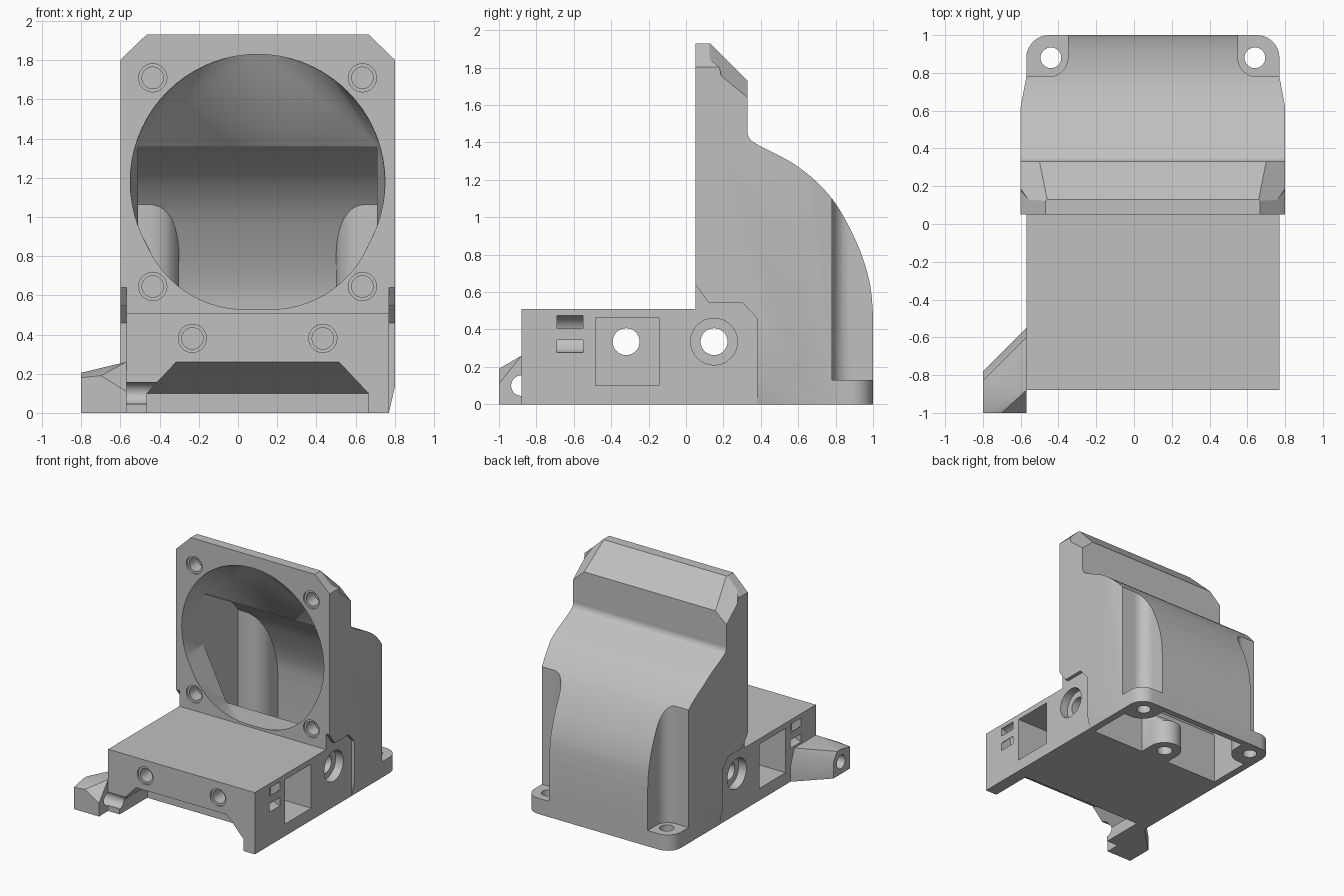
import bpy, bmesh, math
from mathutils import Vector

cube = bpy.data.objects.get("Cube")
if cube:
    bpy.data.objects.remove(cube, do_unlink=True)

grey = bpy.data.materials.new("plain grey")
grey.use_nodes = True
COLOUR = (0.53, 0.53, 0.53, 1)
grey.diffuse_color = COLOUR
grey.node_tree.nodes["Principled BSDF"].inputs["Base Color"].default_value = COLOUR

MID = 0.1          # symmetry plane of the main body
SIDES = (1, -1)


def link(name, bm):
    bmesh.ops.recalc_face_normals(bm, faces=bm.faces)
    mesh = bpy.data.meshes.new(name)
    bm.to_mesh(mesh)
    bm.free()
    ob = bpy.data.objects.new(name, mesh)
    bpy.context.collection.objects.link(ob)
    return ob


def prism(name, pts, axis, lo, hi):
    """Extrude a 2D outline along one axis."""
    place = {"x": lambda u, v, t: (t, u, v),
             "y": lambda u, v, t: (u, t, v),
             "z": lambda u, v, t: (u, v, t)}[axis]
    bm = bmesh.new()
    a = [bm.verts.new(place(u, v, lo)) for u, v in pts]
    b = [bm.verts.new(place(u, v, hi)) for u, v in pts]
    bm.faces.new(a)
    bm.faces.new(b[::-1])
    n = len(pts)
    for i in range(n):
        j = (i + 1) % n
        bm.faces.new((a[i], b[i], b[j], a[j]))
    return link(name, bm)


def hull(name, pts):
    bm = bmesh.new()
    for p in pts:
        bm.verts.new(p)
    res = bmesh.ops.convex_hull(bm, input=bm.verts)
    loose = [v for v in res["geom_interior"] if isinstance(v, bmesh.types.BMVert)]
    bmesh.ops.delete(bm, geom=loose, context="VERTS")
    return link(name, bm)


def arc(u, v, r, start=0, end=360, n=40):
    full = end - start == 360
    steps = n if full else n + 1
    angles = [math.radians(start + (end - start) * i / n) for i in range(steps)]
    return [(u + r * math.cos(a), v + r * math.sin(a)) for a in angles]


def rect(u0, u1, v0, v1):
    return [(u0, v0), (u1, v0), (u1, v1), (u0, v1)]


def combine(target, tool, op="DIFFERENCE"):
    mod = target.modifiers.new("combine", "BOOLEAN")
    mod.operation = op
    mod.solver = "EXACT"
    mod.object = tool
    bpy.context.view_layer.objects.active = target
    bpy.ops.object.modifier_apply(modifier=mod.name)
    bpy.data.objects.remove(tool, do_unlink=True)


def cut(target, pts, axis, lo, hi):
    combine(target, prism("cutter", pts, axis, min(lo, hi), max(lo, hi)))


def curve(p, n=8):
    """Smooth curve through a few profile points."""
    out = []
    for i in range(len(p) - 1):
        a, b, c, d = (Vector(p[max(0, min(len(p) - 1, i + k))]) for k in (-1, 0, 1, 2))
        for s in range(n):
            t = s / n
            q = 0.5 * (2 * b + (c - a) * t + (2 * a - 5 * b + 4 * c - d) * t * t
                       + (3 * b - a - 3 * c + d) * t ** 3)
            out.append(tuple(q))
    return out + [p[-1]]


# Duct housing: side profile trimmed by a plan outline
back = curve([(0.33, 1.48), (0.335, 1.43), (0.38, 1.39), (0.6, 1.27), (0.78, 1.1),
              (0.91, 0.87), (0.98, 0.66), (1.0, 0.48)])
body = prism("duct_housing", [(0.05, 0), (0.05, 1.93), (0.13, 1.93), (0.33, 1.73)]
             + back + [(1.0, 0)], "x", MID - 0.75, MID + 0.75)
half = [(0.7, 0.04), (0.7, 0.62), (0.67, 0.78)] + arc(0.55, 0.88, 0.12, 0, 90, 10)
plan = [(MID + x, y) for x, y in half] + [(MID - x, y) for x, y in half[::-1]]
combine(body, prism("plan", plan, "z", -0.1, 2.1), "INTERSECT")

for s in SIDES:
    def X(d):
        return MID + s * d
    # Top corner chamfers
    cut(body, [(X(0.53), 1.966), (X(0.74), 1.764), (X(0.9), 2.1)], "y", -0.1, 0.6)
    tri = [Vector((X(0.56), 0.13, 1.93)), Vector((X(0.6), 0.33, 1.73)),
           Vector((X(0.7), 0.33, 1.64))]
    mid = sum(tri, Vector()) / 3
    wide = [mid + (p - mid) * 4 for p in tri]
    out = Vector((s * 0.57, 0.52, 0.63)) * 0.5
    combine(body, hull("cutter", wide + [p + out for p in wide]))
    # Tapered foot of the side wall and recess beside the base
    cut(body, [(X(0.67), 0), (X(0.7), 0.13), (X(0.8), 0.13), (X(0.8), -0.1),
               (X(0.647), -0.1)], "y", -0.1, 1.1)
    cut(body, [(0, 0.7), (0.05, 0.64), (0.12, 0.545), (0.3, 0.545), (0.38, 0.46),
               (0.38, -0.1), (0, -0.1)], "x", X(0.67), X(0.9))

# Base block
combine(body, prism("base", rect(MID - 0.67, MID + 0.67, -0.88, 0.3), "z", 0, 0.51), "UNION")

# Duct cavity with pillars left around the rear screws
inner = curve([(0.28, 1.36), (0.4, 1.32), (0.58, 1.22), (0.74, 1.05), (0.86, 0.83),
               (0.93, 0.64), (0.95, 0.48)])
cavity = prism("cavity", inner + [(0.95, -0.1), (0.37, -0.1), (0.37, 0.42), (0.28, 0.53)],
               "x", MID - 0.61, MID + 0.61)


def notch(s, grow):
    x0, y0, r = 0.45 - grow, 0.78 - grow, 0.1 + grow
    pts = [(0.8, 1.1), (x0, 1.1)] + arc(x0 + r, y0 + r, r, 180, 270, 10) + [(0.8, y0)]
    return [(MID + s * x, y) for x, y in pts]


for s in SIDES:
    cut(cavity, notch(s, 0.05), "z", -0.2, 2)
ring = arc(MID, 1.18, 0.65, n=72)
mouth = [(x, y, z) for y in (0, 0.06) for x, z in ring]
mouth += [(MID + s * x, 0.3, z) for s in SIDES
          for x, z in ((0.61, 1.36), (0.61, 0.95), (0.4, 0.52))]
combine(body, cavity)
combine(body, hull("mouth", mouth))

# Rear screw ears
for s in SIDES:
    cut(body, notch(s, 0), "z", 0.13, 2.1)
    cut(body, arc(MID + s * 0.54, 0.88, 0.055, n=28), "z", -0.1, 0.3)

# Screw holes in the front plate and the base front
holes = [(MID + s * 0.535, z, 0.05, 0.12) for s in SIDES for z in (0.645, 1.71)]
holes += [(MID + s * 0.333, 0.38, -0.88, 0.25) for s in SIDES]
for x, z, y, depth in holes:
    cut(body, arc(x, z, 0.055, n=28), "y", y - 0.02, y + depth)
    cut(body, arc(x, z, 0.072, n=28), "y", y - 0.02, y + 0.015)

# Cross holes, counterbores, square pockets and cable tie channels
for y in (-0.32, 0.15):
    cut(body, arc(y, 0.335, 0.072, n=32), "x", -1, 1)
for s in SIDES:
    face, outer = MID + s * 0.67, MID + s * 0.76
    cut(body, arc(0.15, 0.335, 0.125, n=32), "x", MID + s * 0.6, outer)
    cut(body, rect(-0.485, -0.145, 0.1, 0.465), "x", MID + s * 0.37, outer)
    a0 = 90 if s > 0 else -90
    loop = arc(face, 0.375, 0.1, a0, a0 + 180, 12)
    loop += arc(face, 0.375, 0.033, a0, a0 + 180, 12)[::-1]
    lip = s * 0.01
    loop = [(x + lip, z) for x, z in loop]
    cut(body, loop, "y", -0.69, -0.55)

# Sloped notch under the base front
relief = [(MID + s * x, y, z) for s in SIDES
          for x, y, z in ((0.565, -0.88, -0.1), (0.565, -0.88, 0.1), (0.415, -0.88, 0.26),
                          (0.565, -0.9, -0.1), (0.565, -0.9, 0.1), (0.415, -0.9, 0.26),
                          (0.565, -0.52, -0.1), (0.565, -0.52, 0.1))]
combine(body, hull("relief", relief))

# Side lug
lug = hull("side_lug", [(-0.8, -1, 0), (-0.8, -1, 0.18), (-0.7, -1, 0.19), (-0.57, -1, 0.11),
                        (-0.57, -1, 0), (-0.8, -0.88, 0.205), (-0.57, -0.88, 0.26),
                        (-0.8, -0.83, 0.205), (-0.57, -0.6, 0.26), (-0.8, -0.78, 0.13),
                        (-0.57, -0.55, 0.13), (-0.8, -0.78, 0), (-0.57, -0.55, 0)])
for part in (body, lug):
    cut(part, arc(-0.88, 0.1, 0.055, n=28), "x", -0.95, -0.4)

# Screw post inside the outlet
post = hull("outlet_screw_post",
            [(x, y, z) for x, y in arc(MID, 0.49, 0.13, n=32) for z in (0, 0.2)]
            + [(MID + s * 0.13, 0.36, z) for s in SIDES for z in (0, 0.38)])
cut(post, arc(MID, 0.49, 0.06, n=28), "z", -0.1, 0.18)

# Finish
for ob in (body, lug, post):
    ob.data.materials.clear()
    ob.data.materials.append(grey)
    bpy.ops.object.select_all(action="DESELECT")
    ob.select_set(True)
    bpy.context.view_layer.objects.active = ob
    bpy.ops.object.shade_smooth_by_angle(angle=math.radians(25))
